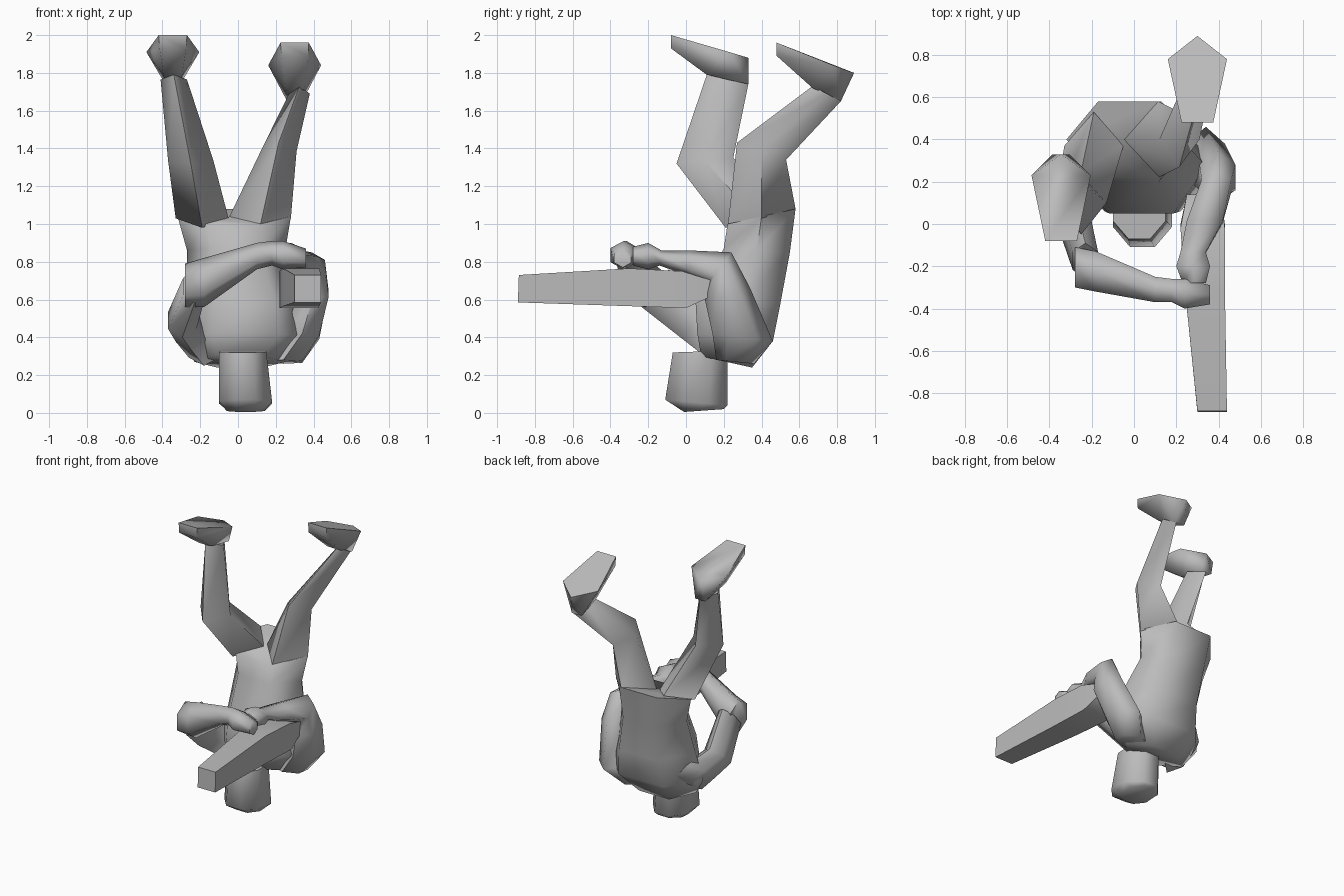
import bpy, bmesh, math
from mathutils import Vector

cube = bpy.data.objects.get("Cube")
if cube:
    bpy.data.objects.remove(cube, do_unlink=True)

grey = bpy.data.materials.new("plain_grey")
grey.use_nodes = True
colour = (0.5, 0.5, 0.5, 1)
grey.diffuse_color = colour
grey.node_tree.nodes["Principled BSDF"].inputs["Base Color"].default_value = colour


def finish(name, bm, angle):
    bmesh.ops.recalc_face_normals(bm, faces=bm.faces)
    mesh = bpy.data.meshes.new(name)
    bm.to_mesh(mesh)
    bm.free()
    mesh.materials.append(grey)
    obj = bpy.data.objects.new(name, mesh)
    bpy.context.collection.objects.link(obj)
    bpy.ops.object.select_all(action="DESELECT")
    obj.select_set(True)
    bpy.context.view_layer.objects.active = obj
    bpy.ops.object.shade_smooth_by_angle(angle=math.radians(angle))


def span(x0, x1, front, back):
    """Cross-section from x0 to x1, between two (y, z) points."""
    f, b = Vector((0, *front)), Vector((0, *back))
    centre = (f + b) / 2 + Vector(((x0 + x1) / 2, 0, 0))
    return centre, Vector(((x1 - x0) / 2, 0, 0)), (b - f) / 2


def across(x, y0, y1, z0, z1):
    """Cross-section facing along x."""
    return (Vector((x, (y0 + y1) / 2, (z0 + z1) / 2)),
            Vector((0, (y1 - y0) / 2, 0)), Vector((0, 0, (z1 - z0) / 2)))


def loft(name, rings, sides=6, start=0.5, angle=75):
    """Skin the rings; start=0 puts a corner at each side."""
    turn = [(i + start) * math.tau / sides for i in range(sides)]
    ku = max(abs(math.cos(a)) for a in turn)
    kv = max(abs(math.sin(a)) for a in turn)
    bm = bmesh.new()
    loops = [[bm.verts.new(c + u * math.cos(a) / ku + v * math.sin(a) / kv)
              for a in turn] for c, u, v in rings]
    for low, high in zip(loops, loops[1:]):
        for i in range(sides):
            j = (i + 1) % sides
            bm.faces.new((low[i], low[j], high[j], high[i]))
    bm.faces.new(loops[0])
    bm.faces.new(loops[-1])
    finish(name, bm, angle)


def foot(name, x, toe, ball, heel, instep, ankle):
    """Five-cornered sole with an upper that narrows to the ankle."""
    points = [(x, *heel)]
    for s in (-1, 1):
        points += [(x + s * 0.14, *ball), (x + s * 0.075, *toe),
                   (x + s * 0.07, toe[0], toe[1] - 0.07),
                   (x + s * 0.05, *instep), (x + s * 0.04, *ankle)]
    bm = bmesh.new()
    for p in points:
        bm.verts.new(p)
    bmesh.ops.convex_hull(bm, input=bm.verts)
    finish(name, bm, 75)


# Head
loft("head", [
    span(-0.06, 0.14, (-0.01, 0.005), (0.2, 0.02)),
    span(-0.1, 0.18, (-0.11, 0.07), (0.22, 0.04)),
    span(-0.1, 0.15, (-0.07, 0.32), (0.22, 0.33)),
], sides=8)

# Torso, shoulders to hips
loft("torso", [
    span(-0.23, 0.25, (0.08, 0.3), (0.35, 0.24)),
    span(-0.32, 0.4, (0.06, 0.42), (0.46, 0.38)),
    span(-0.27, 0.34, (0.05, 0.6), (0.5, 0.58)),
    span(-0.27, 0.25, (0.2, 0.87), (0.55, 0.85)),
    span(-0.32, 0.28, (0.22, 1.0), (0.58, 1.08)),
], start=0)

# Legs, hip to knee to ankle
loft("right_leg", [
    span(-0.33, -0.05, (0.21, 0.98), (0.53, 1.08)),
    span(-0.37, -0.13, (-0.05, 1.32), (0.25, 1.35)),
    span(-0.41, -0.27, (0.11, 1.79), (0.33, 1.74)),
], sides=4, start=0)
loft("left_leg", [
    span(-0.05, 0.28, (0.22, 0.98), (0.58, 1.08)),
    span(0.12, 0.31, (0.27, 1.43), (0.53, 1.34)),
    span(0.27, 0.38, (0.67, 1.73), (0.82, 1.65)),
], sides=4, start=0)
foot("right_foot", -0.345, (-0.08, 2.0), (0.23, 1.91), (0.33, 1.88),
     (0.11, 1.79), (0.33, 1.74))
foot("left_foot", 0.3, (0.48, 1.96), (0.78, 1.84), (0.89, 1.8),
     (0.67, 1.72), (0.82, 1.65))

# Right arm, reaching across the body
loft("right_upper_arm", [
    span(-0.26, -0.1, (0.12, 0.25), (0.4, 0.42)),
    span(-0.33, -0.16, (0.06, 0.33), (0.34, 0.52)),
    span(-0.37, -0.22, (-0.03, 0.4), (0.15, 0.58)),
    span(-0.29, -0.17, (-0.26, 0.58), (-0.09, 0.76)),
])
loft("right_forearm", [
    across(-0.28, -0.3, -0.11, 0.56, 0.79),
    across(-0.18, -0.32, -0.13, 0.56, 0.82),
    across(0.1, -0.37, -0.25, 0.76, 0.9),
    across(0.18, -0.37, -0.26, 0.78, 0.91),
    across(0.24, -0.4, -0.26, 0.76, 0.91),
    across(0.36, -0.38, -0.29, 0.77, 0.87),
])

# Left arm, bent over the barrel
loft("left_arm", [
    span(0.14, 0.34, (0.16, 0.28), (0.36, 0.26)),
    span(0.25, 0.43, (0.14, 0.42), (0.46, 0.38)),
    span(0.31, 0.48, (0.1, 0.6), (0.34, 0.66)),
    span(0.32, 0.46, (0.12, 0.69), (0.24, 0.85)),
    span(0.25, 0.42, (0.0, 0.73), (0.02, 0.86)),
    span(0.22, 0.34, (-0.14, 0.78), (-0.13, 0.86)),
    span(0.2, 0.36, (-0.2, 0.76), (-0.2, 0.9)),
    span(0.23, 0.34, (-0.28, 0.78), (-0.28, 0.88)),
])

# Long tapered barrel
loft("barrel", [
    span(0.3, 0.44, (-0.89, 0.585), (-0.885, 0.73)),
    span(0.24, 0.43, (-0.3, 0.565), (-0.3, 0.765)),
    span(0.22, 0.43, (0.0, 0.555), (-0.02, 0.75)),
    span(0.25, 0.41, (0.14, 0.62), (0.14, 0.7)),
], sides=4)
